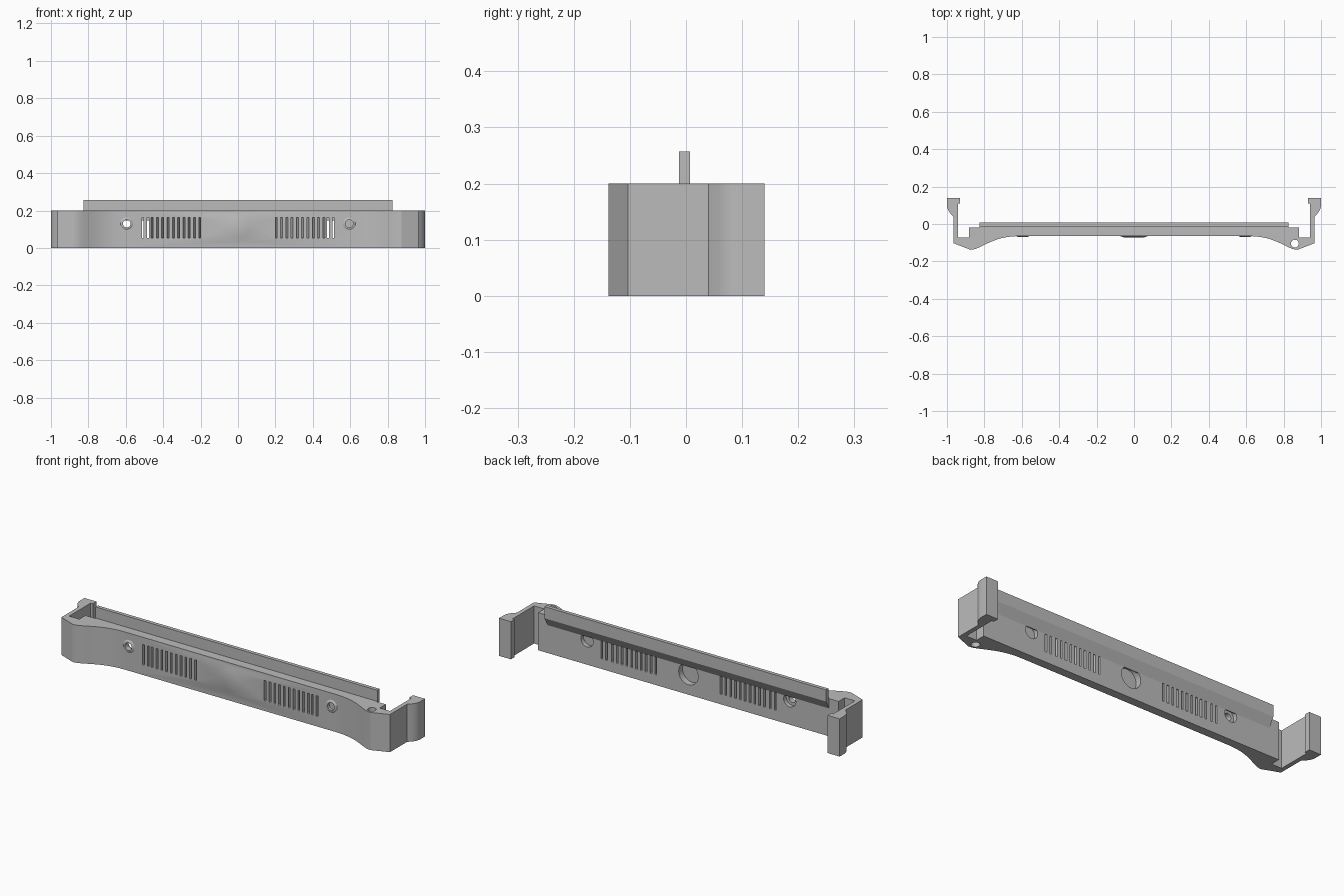
import bpy, bmesh, math
from mathutils import Vector, Matrix
from mathutils.geometry import interpolate_bezier

if "Cube" in bpy.data.objects:
    bpy.data.objects.remove(bpy.data.objects["Cube"])

H = 0.2
FRONT, BACK = -0.065, -0.02

grey = bpy.data.materials.new("plain grey")
grey.use_nodes = True
grey.diffuse_color = (0.5, 0.5, 0.5, 1)
grey.node_tree.nodes["Principled BSDF"].inputs["Base Color"].default_value = (0.5, 0.5, 0.5, 1)


def finish(name, bm):
    bmesh.ops.recalc_face_normals(bm, faces=bm.faces)
    mesh = bpy.data.meshes.new(name)
    bm.to_mesh(mesh)
    bm.free()
    mesh.materials.append(grey)
    ob = bpy.data.objects.new(name, mesh)
    bpy.context.collection.objects.link(ob)
    return ob


def extrude(name, points, direction):
    """Solid from a closed outline swept along a direction."""
    bm = bmesh.new()
    face = bm.faces.new([bm.verts.new(p) for p in points])
    res = bmesh.ops.extrude_face_region(bm, geom=[face], use_keep_orig=True)
    verts = [g for g in res["geom"] if isinstance(g, bmesh.types.BMVert)]
    bmesh.ops.translate(bm, vec=direction, verts=verts)
    return finish(name, bm)


def cone_y(name, x, z, y0, y1, r0, r1):
    """Round solid along y, radius r0 at y0 and r1 at y1."""
    bm = bmesh.new()
    turn = Matrix.Translation((x, (y0 + y1) / 2, z)) @ Matrix.Rotation(-math.pi / 2, 4, 'X')
    bmesh.ops.create_cone(bm, cap_ends=True, segments=40, radius1=r0, radius2=r1,
                          depth=y1 - y0, matrix=turn)
    return finish(name, bm)


def combine(target, tool, operation):
    mod = target.modifiers.new(operation, 'BOOLEAN')
    mod.operation = operation
    mod.solver = 'EXACT'
    mod.object = tool
    bpy.context.view_layer.objects.active = target
    bpy.ops.object.modifier_apply(modifier=mod.name)
    bpy.data.objects.remove(tool)


def curve(*points, n=14):
    p = [Vector((x, y, 0)) for x, y in points]
    return [(v.x, v.y) for v in interpolate_bezier(*p, n)]


# Plan outline of the half bar and its clip arm, from front centre to back centre
half = curve((0.62, FRONT), (0.76, FRONT), (0.82, -0.138), (0.874, -0.138))
half += [(0.965, -0.103)]
half += curve((0.965, 0.04), (0.978, 0.052), (1, 0.072), (1, 0.1), n=8)
half += [(1, 0.14), (0.93, 0.14), (0.93, 0.11), (0.942, 0.11),
         (0.942, -0.071), (0.882, -0.071), (0.882, BACK)]
outline = half + [(-x, y) for x, y in reversed(half)]
bar = extrude("bar_with_clip_arms", [(x, y, 0) for x, y in outline], (0, 0, H))

# Raised bevelled rims on the front
combine(bar, cone_y("centre_rim", 0, 0.11, FRONT - 0.006, FRONT + 0.004, 0.057, 0.085), 'UNION')
for x in (-0.595, 0.595):
    combine(bar, cone_y("small_rim", x, 0.13, FRONT - 0.005, FRONT + 0.004, 0.026, 0.04), 'UNION')

# Round pocket behind the centre disc
combine(bar, cone_y("centre_pocket", 0, 0.11, FRONT + 0.012, 0.02, 0.057, 0.057), 'DIFFERENCE')

# Small holes: open on the right, closed on the left, both counterbored behind
for x, depth in ((-0.595, 0.06), (0.595, 0.01)):
    combine(bar, cone_y("small_hole", x, 0.13, FRONT - 0.02, FRONT + depth, 0.02, 0.02), 'DIFFERENCE')
    combine(bar, cone_y("counterbore", x, 0.13, BACK - 0.022, 0.02, 0.036, 0.036), 'DIFFERENCE')

# Rows of narrow vent slots, the outer two straight and the rest slanted
for side in (-1, 1):
    for i in range(12):
        x = side * (0.198 + i * 0.0283)
        slant = 0 if i > 9 else side * math.radians(16)
        bm = bmesh.new()
        place = Matrix.Translation((x, (FRONT + BACK) / 2, 0.108)) @ Matrix.Rotation(slant, 4, 'Z')
        bmesh.ops.create_cube(bm, size=1, matrix=place @ Matrix.Diagonal((0.01, 0.09, 0.108, 1)))
        combine(bar, finish("slot", bm), 'DIFFERENCE')

# Vertical pin hole in the left front corner
bm = bmesh.new()
bmesh.ops.create_cone(bm, cap_ends=True, segments=32, radius1=0.021, radius2=0.021, depth=0.5,
                      matrix=Matrix.Translation((0.86, -0.105, H / 2)))
combine(bar, finish("pin_hole", bm), 'DIFFERENCE')

# Upright lip along the back, with a sloped underside
lip_profile = [(BACK - 0.004, H - 0.002), (-0.0125, H - 0.002), (-0.0125, 0.257),
               (0.007, 0.257), (0.007, 0.195), (BACK, 0.148), (BACK - 0.004, 0.148)]
lip = extrude("back_lip", [(-0.827, y, z) for y, z in lip_profile], (1.654, 0, 0))

for ob in (bar, lip):
    bpy.ops.object.select_all(action='DESELECT')
    ob.select_set(True)
    bpy.context.view_layer.objects.active = ob
    bpy.ops.object.shade_smooth_by_angle(angle=math.radians(25))
